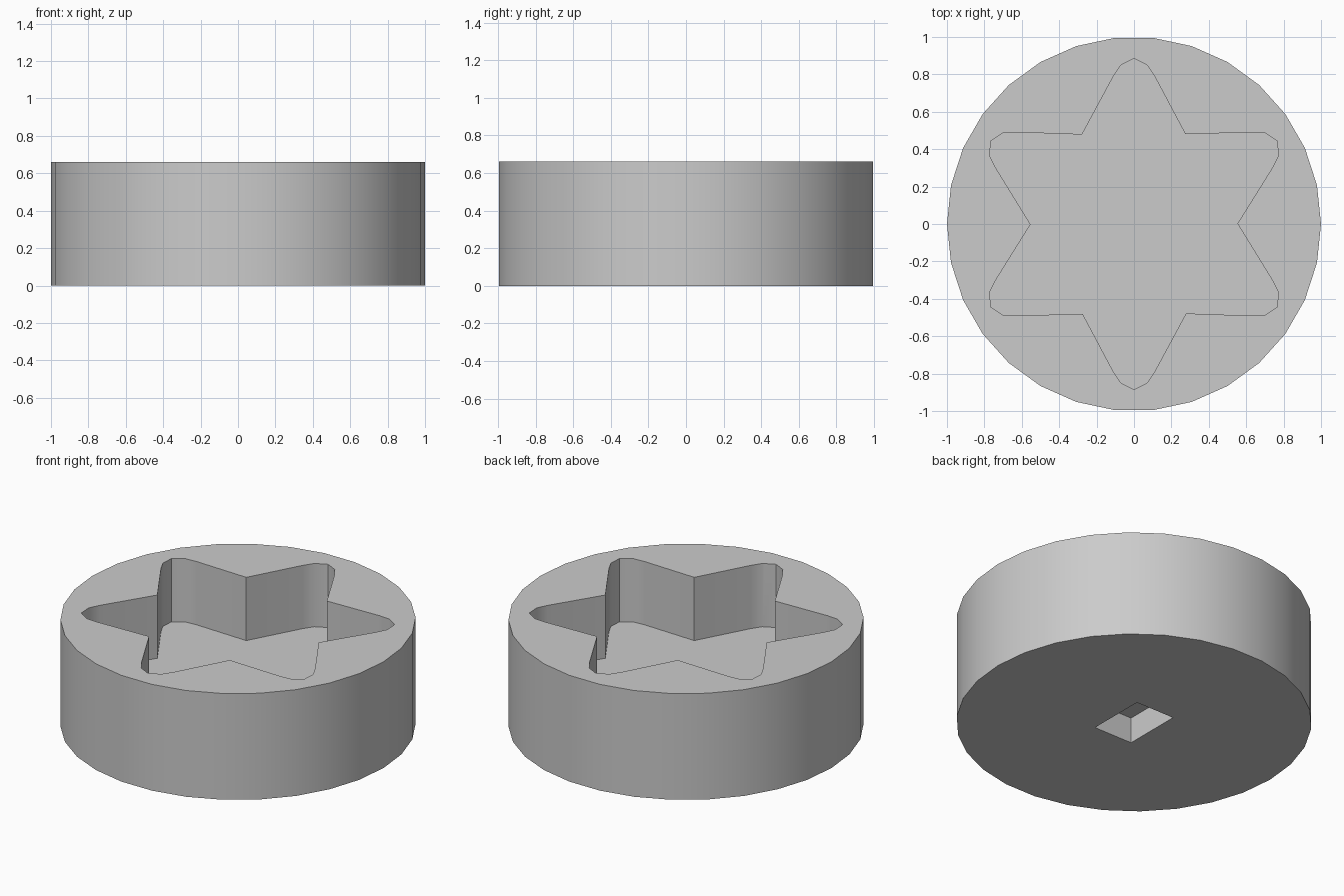
import bpy
import bmesh
from math import cos, sin, pi, radians

HEIGHT = 0.66
POCKET_FLOOR = 0.267
SLOT_DEPTH = 0.16

if "Cube" in bpy.data.objects:
    bpy.data.objects.remove(bpy.data.objects["Cube"], do_unlink=True)

grey = bpy.data.materials.new("plain grey")
grey.use_nodes = True
colour = (0.6, 0.6, 0.6, 1)
grey.diffuse_color = colour
grey.node_tree.nodes["Principled BSDF"].inputs["Base Color"].default_value = colour


def prism(name, outline, z0, z1):
    """Extrude a flat counter-clockwise outline from z0 to z1."""
    bm = bmesh.new()
    base = bm.faces.new([bm.verts.new((x, y, z0)) for x, y in outline])
    top = bmesh.ops.extrude_face_region(bm, geom=[base], use_keep_orig=True)["geom"]
    for v in top:
        if isinstance(v, bmesh.types.BMVert):
            v.co.z = z1
    bmesh.ops.recalc_face_normals(bm, faces=bm.faces[:])
    mesh = bpy.data.meshes.new(name)
    bm.to_mesh(mesh)
    bm.free()
    mesh.materials.append(grey)
    obj = bpy.data.objects.new(name, mesh)
    bpy.context.collection.objects.link(obj)
    return obj


def cut(target, cutter):
    """Subtract the cutter for good and discard it."""
    cutter.hide_render = True
    mod = target.modifiers.new("cut", "BOOLEAN")
    mod.operation = "DIFFERENCE"
    mod.solver = "EXACT"
    mod.object = cutter
    bpy.ops.object.select_all(action="DESELECT")
    bpy.context.view_layer.objects.active = target
    target.select_set(True)
    bpy.ops.object.modifier_apply(modifier=mod.name)
    bpy.data.objects.remove(cutter, do_unlink=True)


# Round body
circle = [(cos(2 * pi * i / 30), sin(2 * pi * i / 30)) for i in range(30)]
body = prism("round_body", circle, 0, HEIGHT)

# Six-pointed star pocket with blunted tips, one arm turned six times
arm = [(0.275, 0.48), (0.11, 0.79), (0.07, 0.85), (0, 0.885),
       (-0.07, 0.85), (-0.11, 0.79)]
star = []
for i in range(6):
    c, s = cos(i * pi / 3), sin(i * pi / 3)
    star += [(x * c - y * s, x * s + y * c) for x, y in arm]
cut(body, prism("star_cutter", star, POCKET_FLOOR, HEIGHT + 0.1))

# Rectangular blind slot in the underside
w, d = 0.1325, 0.184
slot = [(-w, -d), (w, -d), (w, d), (-w, d)]
cut(body, prism("slot_cutter", slot, -0.1, SLOT_DEPTH))

# Smooth round wall, crisp rims and corners
bpy.ops.object.shade_smooth_by_angle(angle=radians(30))
